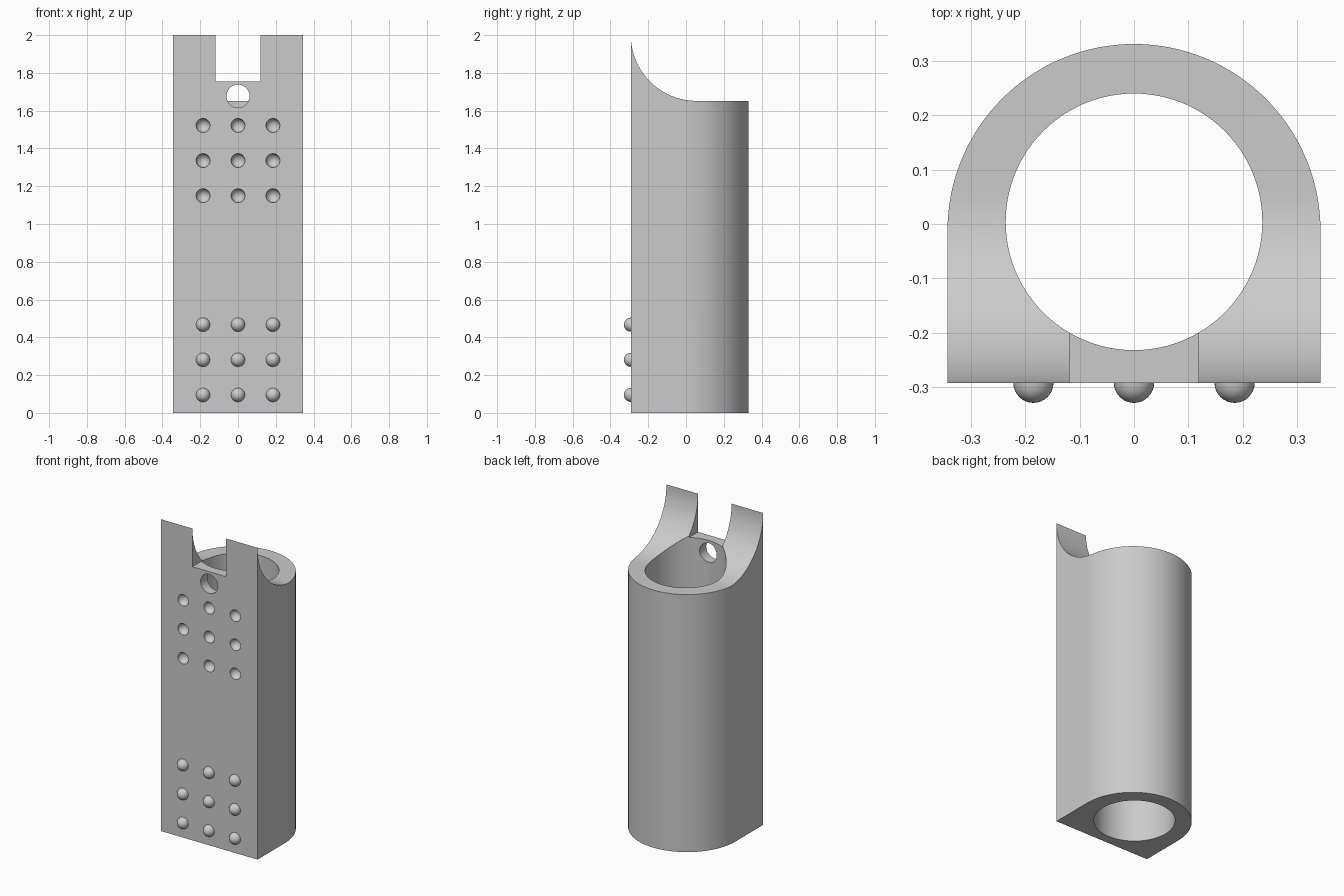
import bpy, bmesh, math
from mathutils import Matrix

if "Cube" in bpy.data.objects:
    bpy.data.objects.remove(bpy.data.objects["Cube"])

FRONT = -0.292          # plane of the flat front face
STUD_X = (-0.185, 0.0, 0.185)
STUD_R = 0.037

grey = bpy.data.materials.new("light grey")
grey.diffuse_color = (0.6, 0.6, 0.6, 1)
grey.use_nodes = True
grey.node_tree.nodes["Principled BSDF"].inputs["Base Color"].default_value = grey.diffuse_color


def add_object(name, bm):
    bmesh.ops.recalc_face_normals(bm, faces=bm.faces)
    mesh = bpy.data.meshes.new(name)
    bm.to_mesh(mesh)
    bm.free()
    mesh.materials.append(grey)
    obj = bpy.data.objects.new(name, mesh)
    bpy.context.collection.objects.link(obj)
    return obj


def prism(name, points, offset):
    """Extrude a closed outline by an offset vector."""
    bm = bmesh.new()
    face = bm.faces.new([bm.verts.new(p) for p in points])
    ext = bmesh.ops.extrude_face_region(bm, geom=[face])
    bmesh.ops.translate(bm, vec=offset,
                        verts=[v for v in ext["geom"] if isinstance(v, bmesh.types.BMVert)])
    return add_object(name, bm)


def cylinder(name, radius, depth, matrix, segments):
    bm = bmesh.new()
    bmesh.ops.create_cone(bm, cap_ends=True, segments=segments, radius1=radius,
                          radius2=radius, depth=depth, matrix=matrix)
    return add_object(name, bm)


def ball(name, x, z, half=False):
    """Sphere centred on the front face, optionally only its outer half."""
    bm = bmesh.new()
    bmesh.ops.create_uvsphere(bm, u_segments=32, v_segments=16, radius=STUD_R,
                              matrix=Matrix.Translation((x, FRONT, z))
                              @ Matrix.Rotation(math.pi / 2, 4, 'X'))
    if half:
        bmesh.ops.delete(bm, geom=[v for v in bm.verts if v.co.y > FRONT + 0.001],
                         context='VERTS')
    return add_object(name, bm)


def cut(target, cutter):
    mod = target.modifiers.new("cut", 'BOOLEAN')
    mod.operation = 'DIFFERENCE'
    mod.solver = 'EXACT'
    mod.object = cutter
    bpy.context.view_layer.objects.active = target
    bpy.ops.object.modifier_apply(modifier=mod.name)
    bpy.data.objects.remove(cutter, do_unlink=True)


def smooth(obj):
    bpy.ops.object.select_all(action='DESELECT')
    obj.select_set(True)
    bpy.context.view_layer.objects.active = obj
    bpy.ops.object.shade_smooth_by_angle(angle=math.radians(30))


# Body: flat front and sides, round back
R, CY = 0.343, -0.012
outline = [(-R, FRONT, 0), (R, FRONT, 0)]
outline += [(R * math.cos(math.pi * i / 64), CY + R * math.sin(math.pi * i / 64), 0)
            for i in range(65)]
body = prism("tube_body", outline, (0, 0, 2))

# Concave scoop across the top, running level to the back
SR, SY = 0.348, FRONT + 0.348
scoop = [(-1, SY - SR * math.cos(math.pi / 2 * i / 32), 2 - SR * math.sin(math.pi / 2 * i / 32))
         for i in range(33)]
scoop += [(-1, 1, 2 - SR), (-1, 1, 2.2), (-1, FRONT, 2.2)]
cut(body, prism("scoop_cutter", scoop, (2, 0, 0)))

# Round bore through the full height
cut(body, cylinder("bore_cutter", 0.236, 3, Matrix.Translation((0, 0.004, 1)), 96))

# Square notch in the top of the front wall
notch = [(-0.119, -0.5, 1.755), (0.119, -0.5, 1.755), (0.119, -0.5, 2.2), (-0.119, -0.5, 2.2)]
cut(body, prism("notch_cutter", notch, (0, 0.5, 0)))

# Round hole through the front wall
cut(body, cylinder("hole_cutter", 0.061, 0.5,
                   Matrix.Translation((0, -0.25, 1.677)) @ Matrix.Rotation(math.pi / 2, 4, 'X'), 48))

# Upper grid of dimples and lower grid of matching bumps
for row in range(3):
    for x in STUD_X:
        cut(body, ball("dimple_cutter", x, 1.15 + 0.186 * row))
        smooth(ball("front_bump", x, 0.095 + 0.186 * row, half=True))
smooth(body)
